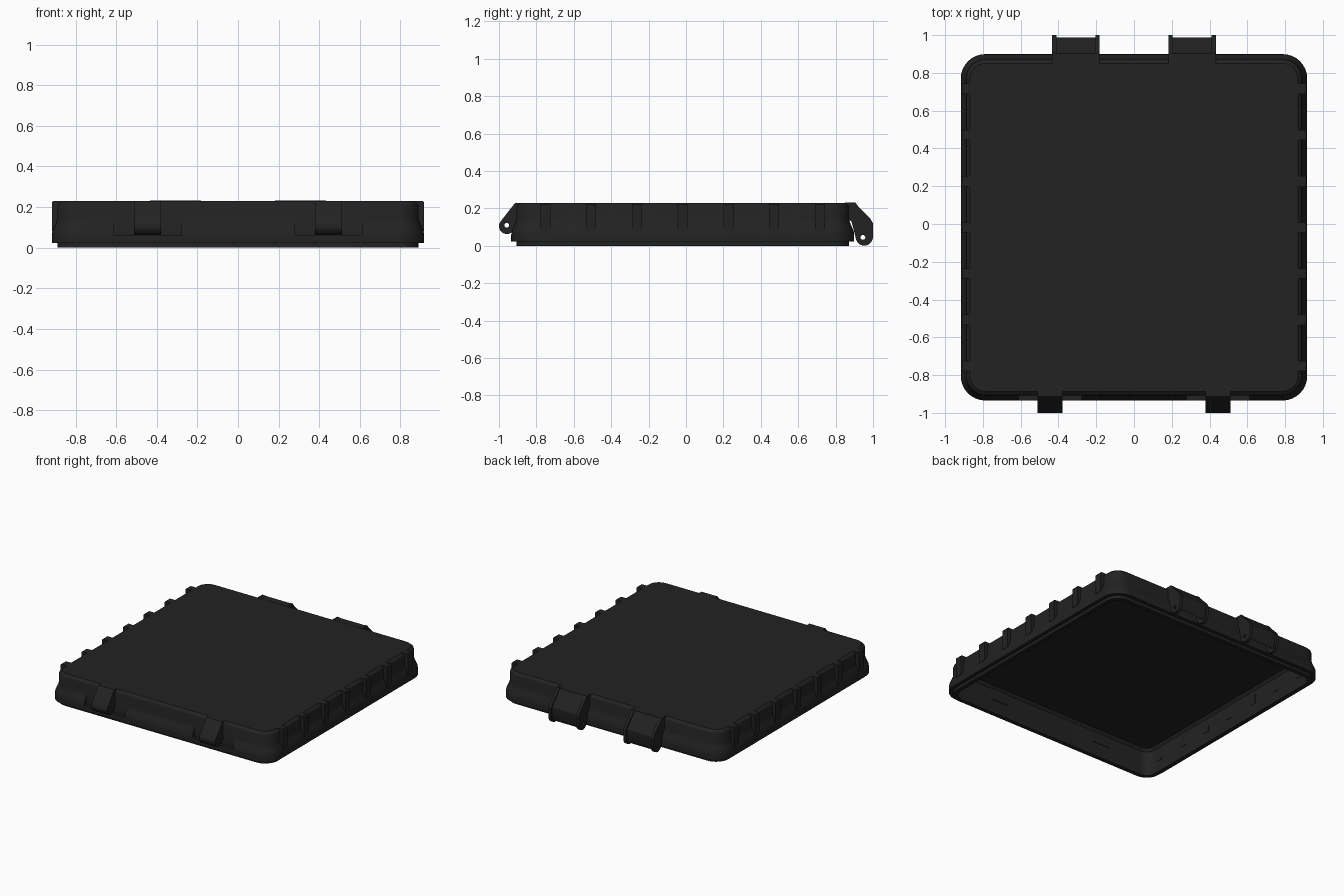
import bpy, bmesh, math

if "Cube" in bpy.data.objects:
    bpy.data.objects.remove(bpy.data.objects["Cube"])

CY = -0.0175   # centre of the lid in y
mat = bpy.data.materials.new("black_plastic")
mat.diffuse_color = (0.016, 0.016, 0.016, 1)
mat.use_nodes = True
mat.node_tree.nodes["Principled BSDF"].inputs["Base Color"].default_value = mat.diffuse_color


def finish(name, bm):
    bmesh.ops.recalc_face_normals(bm, faces=bm.faces)
    me = bpy.data.meshes.new(name)
    bm.to_mesh(me)
    bm.free()
    me.materials.append(mat)
    ob = bpy.data.objects.new(name, me)
    bpy.context.collection.objects.link(ob)
    return ob


def smooth(ob):
    bpy.ops.object.select_all(action='DESELECT')
    bpy.context.view_layer.objects.active = ob
    ob.select_set(True)
    bpy.ops.object.shade_smooth_by_angle(angle=math.radians(30))


def box(name, x0, x1, y0, y1, z0, z1):
    return extrude(name, [(y0, z0), (y1, z0), (y1, z1), (y0, z1)], x0, x1)


def extrude(name, pts, x0, x1):
    """Solid from a y-z outline, swept along x."""
    bm = bmesh.new()
    a = [bm.verts.new((x0, y, z)) for y, z in pts]
    b = [bm.verts.new((x1, y, z)) for y, z in pts]
    bm.faces.new(a)
    bm.faces.new(b[::-1])
    n = len(pts)
    for i in range(n):
        j = (i + 1) % n
        bm.faces.new((a[i], b[i], b[j], a[j]))
    return finish(name, bm)


def arc(cy, cz, r, a0, a1, n=10):
    return [(cy + r * math.cos(math.radians(a0 + (a1 - a0) * i / n)),
             cz + r * math.sin(math.radians(a0 + (a1 - a0) * i / n))) for i in range(n + 1)]


def cut(ob, cutter):
    m = ob.modifiers.new("cut", 'BOOLEAN')
    m.object = cutter
    m.operation = 'DIFFERENCE'
    m.solver = 'EXACT'
    bpy.context.view_layer.objects.active = ob
    bpy.ops.object.modifier_apply(modifier=m.name)
    bpy.data.objects.remove(cutter)


def pin_hole(ob, y, z, x0, x1):
    cut(ob, extrude("hole_cutter", arc(y, z, 0.013, 0, 337.5, 15), x0 - 0.05, x1 + 0.05))


# Lid shell: rounded-square rings from inner ceiling, round the rim, to the top
profile = [(0.84, 0.20), (0.855, 0.18), (0.86, 0.0), (0.89, 0.0), (0.89, 0.022),
           (0.917, 0.022), (0.917, 0.06), (0.914, 0.08), (0.905, 0.10), (0.896, 0.12),
           (0.89, 0.14), (0.89, 0.203), (0.886, 0.215), (0.868, 0.23)]
bm = bmesh.new()
rings = []
for half, z in profile:
    r = 0.13 - (0.917 - half)
    ring = []
    for k, (sx, sy) in enumerate([(1, 1), (-1, 1), (-1, -1), (1, -1)]):
        for i in range(9):
            t = math.pi / 2 * (k + i / 8)
            ring.append(bm.verts.new((sx * (half - r) + r * math.cos(t),
                                      CY + sy * (half - r) + r * math.sin(t), z)))
    rings.append(ring)
for a, b in zip(rings, rings[1:]):
    for i in range(len(a)):
        j = (i + 1) % len(a)
        bm.faces.new((a[i], a[j], b[j], b[i]))
bm.faces.new(rings[0])
bm.faces.new(rings[-1])
lid = finish("lid_shell", bm)

# Latch recesses in the front flare
for s in (-1, 1):
    cut(lid, box("recess_cutter", s * 0.445 - 0.167, s * 0.445 + 0.167, -1.1, -0.909, 0.062, 0.14))
smooth(lid)

# Side ribs, chamfered at the top
for s in (-1, 1):
    for i in range(7):
        y = -0.752 + i * 0.2447
        bm = bmesh.new()
        pts = [(0.855, 0.08), (0.917, 0.08), (0.917, 0.222), (0.91, 0.23), (0.855, 0.23)]
        front = bm.faces.new([bm.verts.new((s * x, y - 0.027, z)) for x, z in pts])
        ext = bmesh.ops.extrude_face_region(bm, geom=[front], use_keep_orig=True)
        vs = [g for g in ext["geom"] if isinstance(g, bmesh.types.BMVert)]
        bmesh.ops.translate(bm, verts=vs, vec=(0, 0.054, 0))
        finish("side_rib", bm)

# Front latch lugs with pin hole
lug = [(-0.87, 0.23), (-0.912, 0.23), (-0.925, 0.215)] + arc(-0.958, 0.105, 0.042, 150, 300) + [(-0.90, 0.10), (-0.87, 0.10)]
for s in (-1, 1):
    x0, x1 = s * 0.445 - 0.066, s * 0.445 + 0.066
    ob = extrude("latch_lug", lug, x0, x1)
    pin_hole(ob, -0.958, 0.11, x0, x1)
    smooth(ob)

# Back hinges: two pierced ears with a curved cover between them
ear = [(0.85, 0.232), (0.905, 0.232), (0.92, 0.212), (0.985, 0.145), (1.0, 0.12)] + \
      arc(0.953, 0.048, 0.047, 0, -180) + [(0.885, 0.13), (0.85, 0.15)]
cover = [(0.85, 0.231), (0.902, 0.231), (0.915, 0.205), (0.975, 0.14), (0.988, 0.12), (0.988, 0.045),
         (0.975, 0.02), (0.962, 0.045), (0.962, 0.11), (0.95, 0.13), (0.895, 0.18), (0.85, 0.19)]
for s in (-1, 1):
    c = s * 0.308
    for e in (-1, 1):
        m = c + e * 0.114
        ob = extrude("hinge_ear", ear, m - 0.011, m + 0.011)
        pin_hole(ob, 0.946, 0.045, m - 0.011, m + 0.011)
        smooth(ob)
    smooth(extrude("hinge_cover", cover, c - 0.11, c + 0.11))
